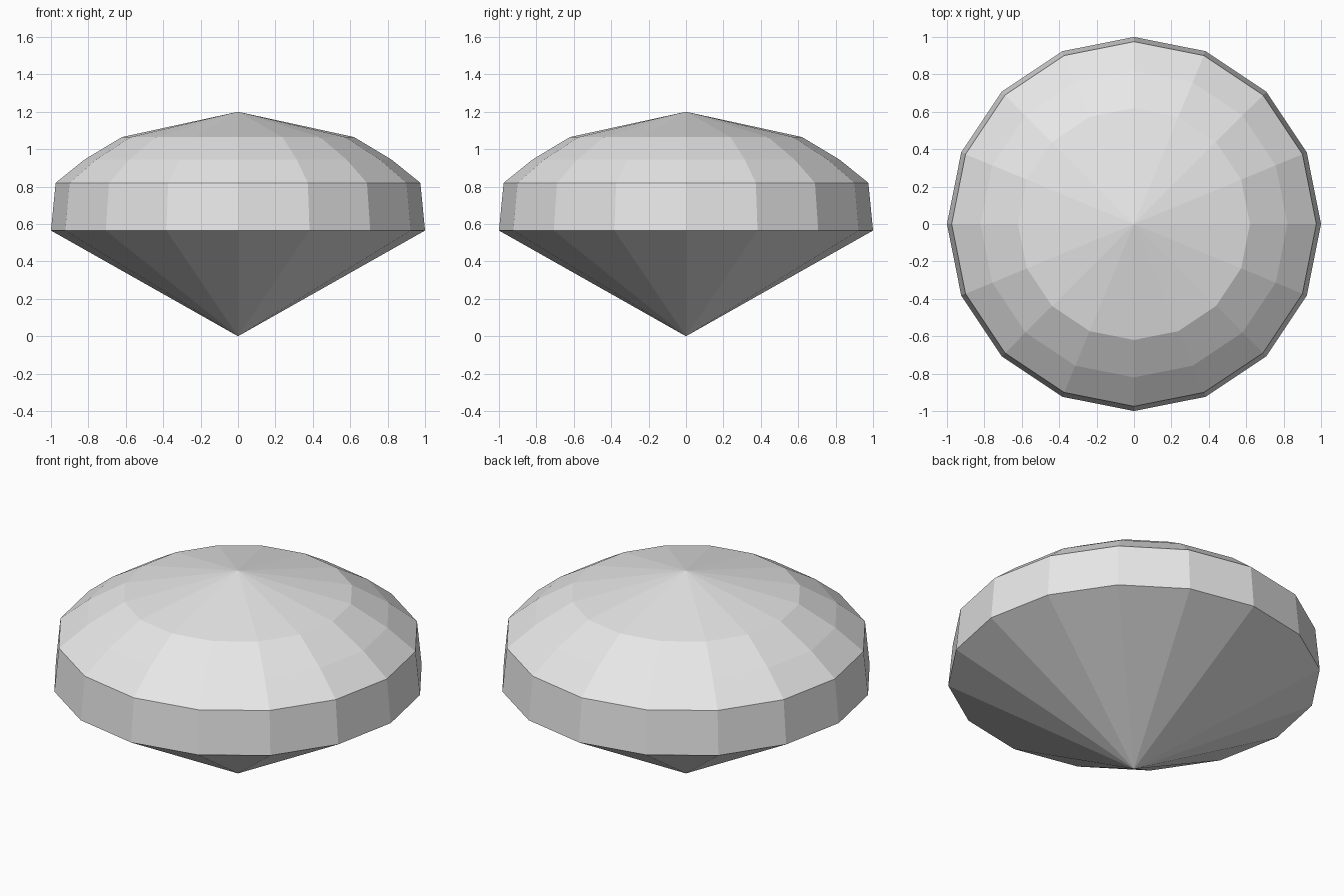
import bpy
import bmesh
from math import cos, sin, tau

cube = bpy.data.objects.get("Cube")
if cube:
    bpy.data.objects.remove(cube, do_unlink=True)

# One pale grey for the whole stone
grey = bpy.data.materials.new("pale grey")
grey.use_nodes = True
colour = (0.8, 0.8, 0.8, 1)
grey.diffuse_color = colour
grey.node_tree.nodes["Principled BSDF"].inputs["Base Color"].default_value = colour

SIDES = 16
BOTTOM_TIP, TOP_TIP = 0, 1.2
# Radius and height of each ring: girdle bottom, girdle top, two crown rings
RINGS = [(1, 0.565), (0.975, 0.82), (0.82, 0.945), (0.62, 1.065)]

bm = bmesh.new()


def ring(radius, height):
    return [bm.verts.new((radius * cos(tau * i / SIDES),
                          radius * sin(tau * i / SIDES), height))
            for i in range(SIDES)]


rings = [ring(r, z) for r, z in RINGS]
bottom = bm.verts.new((0, 0, BOTTOM_TIP))
top = bm.verts.new((0, 0, TOP_TIP))

for i in range(SIDES):
    j = (i + 1) % SIDES
    # Lower pointed facets
    bm.faces.new((bottom, rings[0][j], rings[0][i]))
    # Girdle and sloping crown facets
    for low, high in zip(rings, rings[1:]):
        bm.faces.new((low[i], low[j], high[j], high[i]))
    # Shallow cap facets
    bm.faces.new((rings[-1][i], rings[-1][j], top))

mesh = bpy.data.meshes.new("cut_gemstone")
bm.to_mesh(mesh)
bm.free()
mesh.materials.append(grey)
gem = bpy.data.objects.new("cut_gemstone", mesh)
bpy.context.collection.objects.link(gem)
